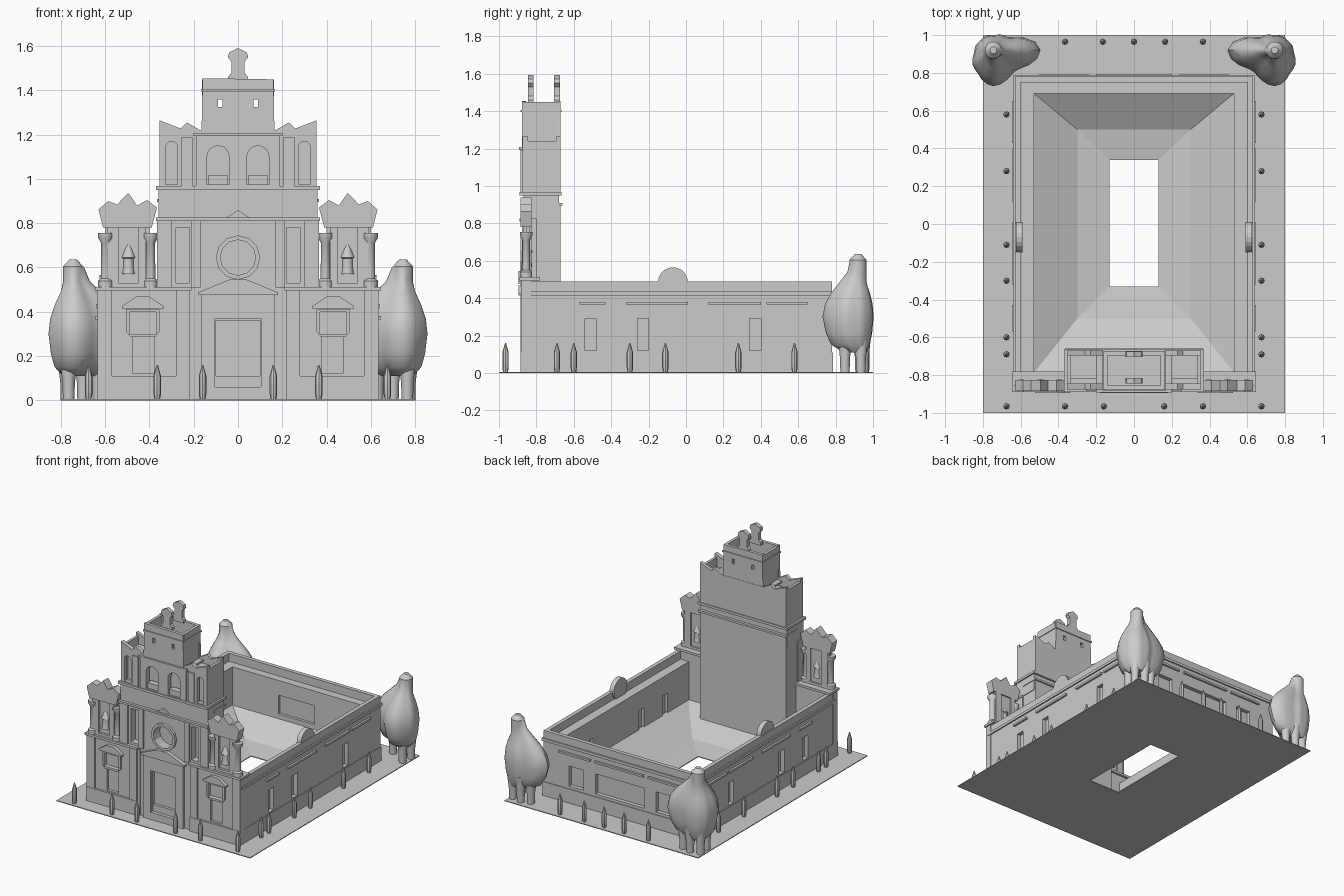
import bpy, bmesh, math
from mathutils import Matrix

cube = bpy.data.objects.get("Cube")
if cube:
    bpy.data.objects.remove(cube)

stone = bpy.data.materials.new("grey_stone")
stone.use_nodes = True
GREY = (0.6, 0.6, 0.6, 1)
stone.diffuse_color = GREY
stone.node_tree.nodes["Principled BSDF"].inputs["Base Color"].default_value = GREY

AXES = {"Y": Matrix.Rotation(math.pi / 2, 4, "X"),
        "X": Matrix.Rotation(math.pi / 2, 4, "Z") @ Matrix.Rotation(math.pi / 2, 4, "X"),
        "Z": Matrix.Identity(4)}


def finish(name, mesh, mirror=False):
    mesh.materials.clear()
    mesh.materials.append(stone)
    ob = bpy.data.objects.new(name, mesh)
    bpy.context.collection.objects.link(ob)
    if mirror:
        ob.modifiers.new("mirror", "MIRROR").use_mirror_merge = False
    return ob


def panel(name, axis, lo, hi, outlines, mirror=False):
    """Flat outline with holes, extruded from lo to hi along an axis."""
    cu = bpy.data.curves.new(name, "CURVE")
    cu.dimensions, cu.fill_mode, cu.extrude = "2D", "BOTH", (hi - lo) / 2
    for pts in outlines:
        sp = cu.splines.new("POLY")
        sp.points.add(len(pts) - 1)
        for p, (a, b) in zip(sp.points, pts):
            p.co = (a, b, 0, 1)
        sp.use_cyclic_u = True
    tmp = bpy.data.objects.new(name + "_tmp", cu)
    bpy.context.collection.objects.link(tmp)
    mesh = bpy.data.meshes.new_from_object(tmp.evaluated_get(bpy.context.evaluated_depsgraph_get()))
    bpy.data.objects.remove(tmp)
    mid = (lo + hi) / 2
    mesh.transform(AXES[axis])
    mesh.transform(Matrix.Translation([mid if axis == k else 0 for k in "XYZ"]))
    for poly in mesh.polygons:
        poly.use_smooth = False
    return finish(name, mesh, mirror)


def rect(a0, a1, b0, b1):
    return [(a0, b0), (a1, b0), (a1, b1), (a0, b1)]


def circle(a, b, r, n=20):
    return [(a + r * math.cos(i * math.tau / n), b + r * math.sin(i * math.tau / n)) for i in range(n)]


def arch(a, half, b0, b1):
    top = [(a + half * math.cos(i * math.pi / 8), b1 - half + half * math.sin(i * math.pi / 8)) for i in range(9)]
    return [(a - half, b0), (a + half, b0)] + top


def box(name, x0, x1, y0, y1, z0, z1, mirror=False):
    return panel(name, "Z", z0, z1, [rect(x0, x1, y0, y1)], mirror)


def ring(name, out, inn, z0, z1):
    return panel(name, "Z", z0, z1, [rect(*out), rect(*inn)])


def loft(name, rings, mirror=False, capped=True):
    bm = bmesh.new()
    loops = [[bm.verts.new(p) for p in r] for r in rings]
    n = len(loops[0])
    for lo, hi in zip(loops, loops[1:]):
        for i in range(n):
            bm.faces.new((lo[i], lo[(i + 1) % n], hi[(i + 1) % n], hi[i]))
    if capped:
        bm.faces.new(loops[0][::-1])
        bm.faces.new(loops[-1])
    mesh = bpy.data.meshes.new(name)
    bm.to_mesh(mesh)
    bm.free()
    return finish(name, mesh, mirror)


def lathe(name, x, y, profile, mirror=False, n=10):
    ob = loft(name, [[(a, b, z) for a, b in circle(x, y, r, n)] for r, z in profile], mirror)
    smooth(ob)
    return ob


def smooth(ob):
    bpy.ops.object.select_all(action="DESELECT")
    ob.select_set(True)
    bpy.context.view_layer.objects.active = ob
    bpy.ops.object.shade_smooth_by_angle(angle=math.radians(40))


# Ground plate and the courtyard floor sinking towards its opening
hole = (-0.13, 0.13, -0.33, 0.34)
ring("ground_plate", (-0.8, 0.8, -1, 1), hole, 0, 0.006)
steps = [((-0.54, 0.54, -0.8, 0.7), 0.15), ((-0.3, 0.3, -0.5, 0.5), 0.03), (hole, 0.006)]
loft("courtyard_floor", [[(a, b, z) for a, b in rect(*r)] for r, z in steps], capped=False)

# Courtyard walls, plinth, cornice and parapet
inner = (-0.55, 0.55, -0.8, 0.71)
ring("wall_core", (-0.6, 0.6, -0.84, 0.75), inner, 0, 0.43)
ring("wall_plinth", (-0.635, 0.635, -0.86, 0.785), inner, 0, 0.11)
ring("wall_cornice", (-0.64, 0.64, -0.86, 0.79), (-0.6, 0.6, -0.84, 0.75), 0.415, 0.435)
ring("parapet", (-0.63, 0.63, -0.86, 0.78), (-0.6, 0.6, -0.84, 0.75), 0.43, 0.49)
side_windows = [rect(y, y + 0.06, 0.12, 0.29) for y in (-0.54, -0.26, 0.34)]
panel("side_wall", "X", 0.59, 0.63, [rect(-0.86, 0.78, 0, 0.43)] + side_windows, True)
panel("side_inner_wall", "X", 0.53, 0.56, [rect(-0.8, 0.71, 0, 0.43)] + side_windows, True)
panel("back_wall", "Y", 0.74, 0.78, [rect(-0.63, 0.63, 0, 0.43), rect(-0.42, -0.3, 0.13, 0.28),
                                     rect(-0.2, 0.2, 0.13, 0.28), rect(0.3, 0.42, 0.13, 0.28)])
panel("back_inner_wall", "Y", 0.69, 0.72, [rect(-0.55, 0.55, 0, 0.43), rect(-0.15, 0.15, 0.18, 0.32)])
for y0, y1 in ((-0.57, -0.43), (-0.32, 0.01), (0.12, 0.4), (0.43, 0.65)):
    box("window_ledge", 0.62, 0.645, y0, y1, 0.365, 0.38, True)
for x0, x1 in ((-0.5, -0.24), (-0.2, 0.2), (0.24, 0.5)):
    box("back_ledge", x0, x1, 0.77, 0.795, 0.365, 0.38)
panel("parapet_disc", "X", 0.59, 0.625, [circle(-0.07, 0.485, 0.08)], True)

# Lower facade wings with windows
panel("wing_wall", "Y", -0.87, -0.83, [rect(0.2, 0.63, 0, 0.5), rect(0.38, 0.475, 0.12, 0.29),
                                       rect(0.37, 0.49, 0.3, 0.4)], True)
box("wing_core", 0.2, 0.62, -0.85, -0.79, 0, 0.49, True)
box("wing_plinth", 0.22, 0.635, -0.885, -0.83, 0, 0.11, True)
box("wing_cornice", 0.21, 0.645, -0.89, -0.78, 0.495, 0.512, True)
for x0, x1 in ((0.22, 0.28), (0.57, 0.635)):
    box("wing_pilaster", x0, x1, -0.882, -0.83, 0, 0.5, True)
panel("window_frame", "Y", -0.882, -0.86, [[(0.355, 0.41), (0.355, 0.31), (0.375, 0.285), (0.485, 0.285),
      (0.505, 0.31), (0.505, 0.41)], rect(0.37, 0.49, 0.3, 0.4)], True)
panel("window_pediment", "Y", -0.895, -0.86, [[(0.335, 0.415), (0.525, 0.415), (0.525, 0.425), (0.46, 0.468),
      (0.4, 0.468), (0.335, 0.425)]], True)

# Central tower, lower stage
box("tower_body", -0.355, 0.355, -0.81, -0.67, 0.006, 0.9)
panel("tower_front", "Y", -0.865, -0.8, [rect(-0.36, 0.36, 0, 0.82), rect(-0.1, 0.1, 0.06, 0.36),
      rect(-0.28, -0.22, 0.53, 0.78), rect(0.22, 0.28, 0.53, 0.78), circle(0, 0.645, 0.08, 12)])
box("tower_pilaster", 0.3, 0.365, -0.878, -0.8, 0.51, 0.82, True)
box("centre_bay_pilaster", 0.17, 0.21, -0.878, -0.8, 0.51, 0.82, True)
panel("rose_window_ring", "Y", -0.885, -0.86, [circle(0, 0.645, 0.1, 12), circle(0, 0.645, 0.08, 12)])
panel("door_frame", "Y", -0.885, -0.86, [rect(-0.165, 0.165, 0, 0.48), rect(-0.105, 0.105, 0.06, 0.37)])
panel("door_pediment", "Y", -0.895, -0.86, [[(-0.18, 0.475), (0.18, 0.475), (0.18, 0.488), (0.04, 0.545),
      (-0.04, 0.545), (-0.18, 0.488)]])
box("door_leaf", -0.1, 0.1, -0.83, -0.8, 0.06, 0.31)
box("tower_cornice", -0.37, 0.37, -0.89, -0.8, 0.81, 0.825)
box("frieze", -0.36, 0.36, -0.87, -0.68, 0.82, 0.96)
panel("frieze_pediment", "Y", -0.88, -0.86, [[(-0.06, 0.82), (0.06, 0.82), (0, 0.86)]])
box("back_cornice", -0.365, 0.365, -0.8, -0.66, 0.895, 0.91)
box("frieze_cornice", -0.37, 0.37, -0.89, -0.665, 0.95, 0.968)

# Tower, arched stage with notched shoulders
skyline = [(0.355, 0.96), (0.355, 1.265), (0.26, 1.228), (0.23, 1.255), (0.17, 1.22)]
outline = skyline + [(-x, z) for x, z in reversed(skyline)]
panel("arch_stage_front", "Y", -0.875, -0.845, [outline] + [arch(s * x, h, 0.975, t) for s in (-1, 1)
      for x, h, t in ((0.09, 0.05, 1.15), (0.3, 0.027, 1.17))])
panel("arch_stage_back", "Y", -0.695, -0.67, [outline])
box("arch_stage_core", -0.34, 0.34, -0.82, -0.68, 0.96, 1.18)
box("arch_stage_side", 0.335, 0.355, -0.87, -0.67, 0.96, 1.24, True)
panel("arch_bay", "Y", -0.885, -0.85, [rect(-0.19, 0.19, 0.96, 1.2)] +
      [arch(s * 0.09, 0.05, 0.975, 1.15) for s in (-1, 1)])
box("arch_balcony", 0.045, 0.135, -0.875, -0.83, 0.965, 1.015, True)
box("arch_pier", 0.205, 0.255, -0.885, -0.85, 0.96, 1.19, True)
box("arch_bay_cornice", -0.2, 0.2, -0.892, -0.67, 1.193, 1.207)

# Tower, hollow top stage with finials
top_windows = [rect(s * 0.08 - 0.011, s * 0.08 + 0.011, 1.325, 1.36) for s in (-1, 1)]
top_edge = [(-0.165, 1.2), (0.165, 1.2), (0.16, 1.45), (-0.16, 1.455)]
for y0, y1 in ((-0.878, -0.855), (-0.695, -0.672)):
    panel("top_stage_wall", "Y", y0, y1, [top_edge] + top_windows)
box("top_stage_side", 0.14, 0.162, -0.87, -0.68, 1.2, 1.45, True)
box("top_stage_floor", -0.15, 0.15, -0.87, -0.68, 1.2, 1.3)
ring("top_stage_cornice", (-0.167, 0.167, -0.885, -0.665), (-0.15, 0.15, -0.865, -0.685), 1.395, 1.405)
half = [(0.045, 1.44), (0.045, 1.46), (0.03, 1.48), (0.03, 1.53), (0.046, 1.55), (0.04, 1.572), (0.0, 1.592)]
for y in (-0.83, -0.69):
    panel("finial", "Y", y - 0.015, y + 0.015, [half + [(-x, z) for x, z in half[-2::-1]]])

# Side bell gables
crest = [(0.39, 0.78), (0.61, 0.78), (0.63, 0.862), (0.587, 0.9), (0.546, 0.885), (0.495, 0.937),
         (0.456, 0.88), (0.41, 0.905), (0.366, 0.87)]
panel("gable_crest", "Y", -0.885, -0.825, [crest], True)
panel("gable_panel", "Y", -0.855, -0.835, [rect(0.4, 0.6, 0.51, 0.79)], True)
panel("gable_surround", "Y", -0.872, -0.825, [rect(0.415, 0.59, 0.51, 0.8), rect(0.45, 0.54, 0.53, 0.79)], True)
column = [(0.034, 0.51), (0.034, 0.54), (0.022, 0.55), (0.02, 0.71), (0.035, 0.735), (0.035, 0.755)]
for x in (0.395, 0.598):
    lathe("gable_column", x, -0.855, column, True)
lathe("bell", 0.495, -0.85, [(0.03, 0.57), (0.024, 0.6), (0.024, 0.64), (0.032, 0.645), (0.018, 0.68), (0.005, 0.705)], True)

# Posts around the square
post = [(0.013, 0.005), (0.017, 0.03), (0.017, 0.11), (0.01, 0.135), (0.003, 0.16)]
for x in (0.16, 0.365, 0.675):
    lathe("front_post", x, -0.965, post, True, 8)
for y in (-0.69, -0.6, -0.3, -0.11, 0.28, 0.58):
    lathe("side_post", 0.675, y, post, True, 8)
for x in (0.165, 0.365):
    lathe("back_post", x, 0.965, post, True, 8)
lathe("back_centre_post", 0, 0.965, post, False, 8)

# Bulging corner trees wrapped around the rear corners, on several trunks
reach = [0.1, 0.085, 0.08, 0.1, 0.25, 0.16, 0.19, 0.14]


def tree_ring(scale, z, n=32):
    pts = []
    for i in range(n):
        k, f = divmod(i * 8 / n, 1)
        f = f * f * (3 - 2 * f)
        r = max(0.045, scale * (reach[int(k)] * (1 - f) + reach[int(k + 1) % 8] * f))
        a = i * math.tau / n
        pts.append((0.745 + r * math.cos(a), 0.92 + r * math.sin(a), z))
    return pts


body = [(0.4, 0.11), (0.75, 0.15), (0.9, 0.21), (1, 0.3), (0.93, 0.37), (0.75, 0.43), (0.5, 0.49), (0.3, 0.54), (0.2, 0.6)]
tip = [[(a, b, z) for a, b in circle(0.745, 0.92, r, 32)] for r, z in ((0.045, 0.605), (0.018, 0.635))]
smooth(loft("corner_tree", [tree_ring(s, z) for s, z in body] + tip, True))
for x, y in ((0.775, 0.935), (0.7, 0.95), (0.765, 0.85), (0.63, 0.93)):
    lathe("tree_trunk", x, y, [(0.026, 0), (0.028, 0.08), (0.042, 0.2)], True)
